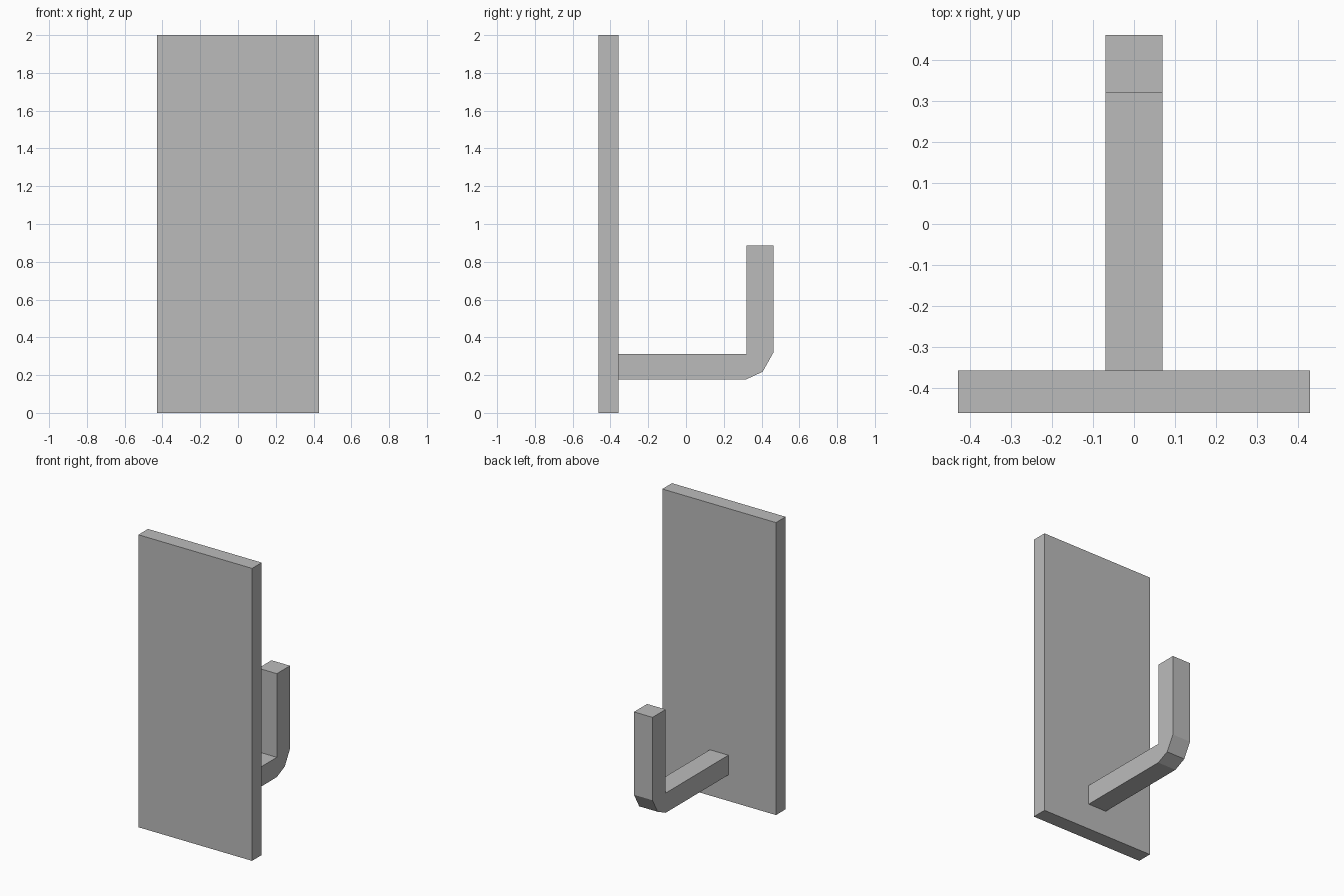
import bpy
import bmesh

cube = bpy.data.objects.get("Cube")
if cube:
    bpy.data.objects.remove(cube, do_unlink=True)

# Plain grey material
grey = bpy.data.materials.new("plain_grey")
grey.use_nodes = True
colour = (0.5, 0.5, 0.5, 1)
grey.diffuse_color = colour
grey.node_tree.nodes["Principled BSDF"].inputs["Base Color"].default_value = colour


def extrude_profile(name, profile, width):
    """Extrude a side (y, z) profile symmetrically across x."""
    bm = bmesh.new()
    face = bm.faces.new([bm.verts.new((-width / 2, y, z)) for y, z in profile])
    result = bmesh.ops.extrude_face_region(bm, geom=[face])
    moved = [v for v in result["geom"] if isinstance(v, bmesh.types.BMVert)]
    bmesh.ops.translate(bm, verts=moved, vec=(width, 0, 0))
    bmesh.ops.recalc_face_normals(bm, faces=bm.faces)
    mesh = bpy.data.meshes.new(name)
    bm.to_mesh(mesh)
    bm.free()
    mesh.materials.append(grey)
    obj = bpy.data.objects.new(name, mesh)
    bpy.context.collection.objects.link(obj)
    return obj


FRONT, PLATE_BACK, TIP_BACK = -0.462, -0.358, 0.462
INNER = 0.32

# Tall mounting plate
extrude_profile("back_plate", [(FRONT, 0), (PLATE_BACK, 0), (PLATE_BACK, 2), (FRONT, 2)], 0.86)

# Hook arm with a faceted bend and an upright tip
extrude_profile("hook", [
    (PLATE_BACK, 0.178), (INNER, 0.178), (0.406, 0.218), (TIP_BACK, 0.318),
    (TIP_BACK, 0.885), (INNER, 0.885), (INNER, 0.313), (PLATE_BACK, 0.313),
], 0.14)
